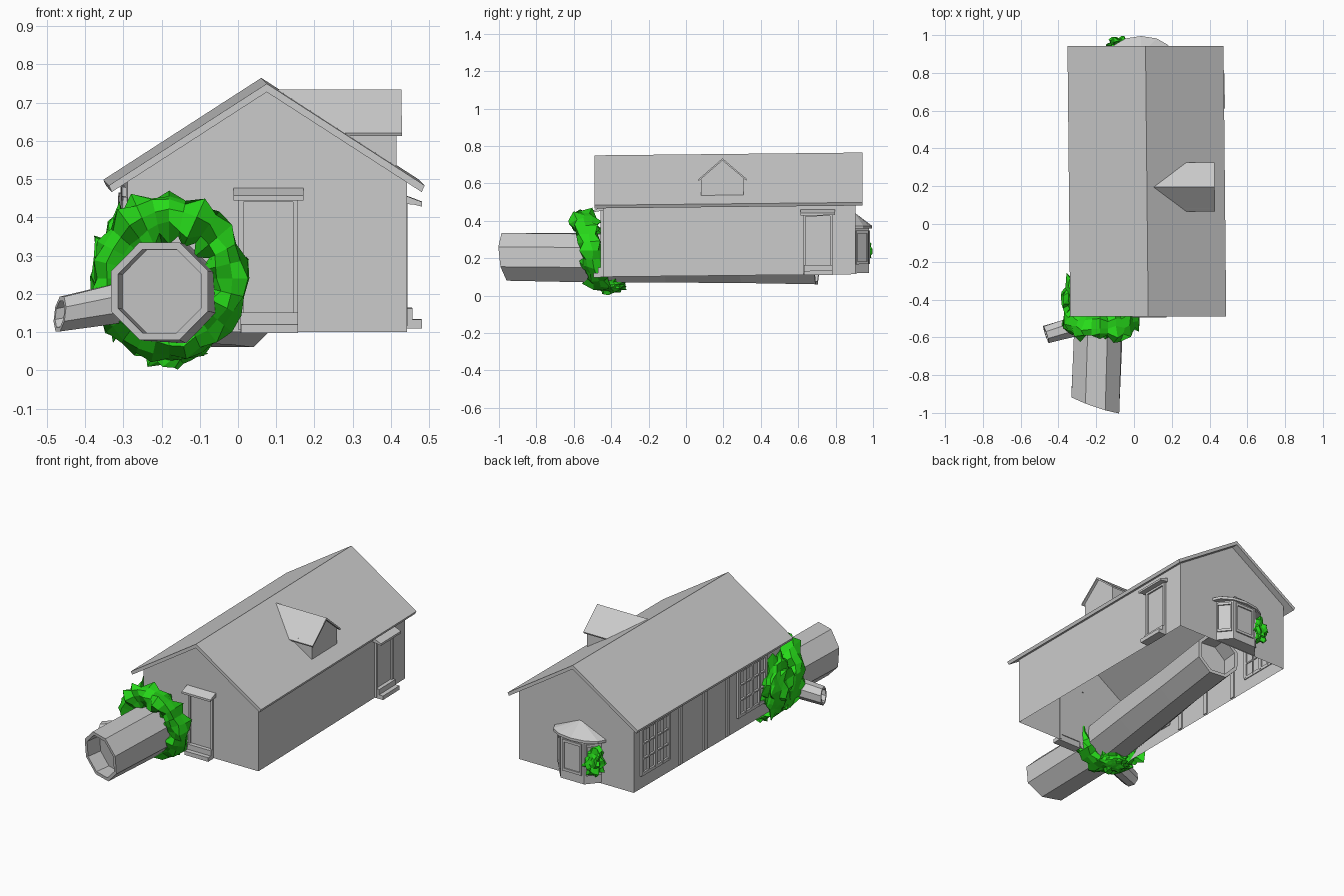
import bpy, bmesh, math, random
from mathutils import Vector

if "Cube" in bpy.data.objects:
    bpy.data.objects.remove(bpy.data.objects["Cube"])

random.seed(4)
house = []


def finish(name, bm, mat=None, lean=False):
    bmesh.ops.recalc_face_normals(bm, faces=bm.faces)
    if lean:  # the whole house sits slightly tilted and turned
        for v in bm.verts:
            d = v.co.y - 0.23
            v.co.x -= 0.01 * d
            v.co.z += 0.0105 * d
    me = bpy.data.meshes.new(name)
    bm.to_mesh(me)
    bm.free()
    ob = bpy.data.objects.new(name, me)
    bpy.context.collection.objects.link(ob)
    if mat:
        me.materials.append(mat)
    return ob


def prism_bm(pts, place, a0, a1):
    """Extrude a 2D profile from a0 to a1; place(p, q, a) gives the 3D point."""
    bm = bmesh.new()
    rings = [[bm.verts.new(place(p, q, a)) for p, q in pts] for a in (a0, a1)]
    n = len(pts)
    for r in rings:
        bm.faces.new(r)
    for i in range(n):
        j = (i + 1) % n
        bm.faces.new((rings[0][i], rings[0][j], rings[1][j], rings[1][i]))
    return bm


along_y = lambda p, q, a: (p, a, q)
along_x = lambda p, q, a: (a, p, q)
along_z = lambda p, q, a: (p, q, a)


def prism(name, pts, place, a0, a1):
    return finish(name, prism_bm(pts, place, a0, a1), lean=True)


def rect(p0, p1, q0, q1):
    return [(p0, q0), (p1, q0), (p1, q1), (p0, q1)]


# house walls: open underneath, closed by the roof on top
RX, RZ, S = 0.068, 0.757, 0.645
bm = prism_bm([(-0.295, 0.107), (0.435, 0.107), (0.435, 0.5), (RX, 0.738), (-0.295, 0.5)],
              along_y, -0.445, 0.905)
bmesh.ops.recalc_face_normals(bm, faces=bm.faces)
bmesh.ops.delete(bm, geom=[f for f in bm.faces if abs(f.normal.z) > 0.4], context='FACES')
finish("house_walls", bm, lean=True)

# main roof slab
w, t = 0.413, 0.022
prism("main_roof", [(RX, RZ), (RX + w, RZ - S * w), (RX + w - 0.008, RZ - S * w - t + 0.005),
                    (RX, RZ - t), (RX - w + 0.008, RZ - S * w - t + 0.005), (RX - w, RZ - S * w)],
      along_y, -0.49, 0.943)

# dormer, its back running into the roof slope
into_roof = lambda p, q, a: (a if a else RX + (RZ - q) / S, p, q)
prism("dormer_walls", [(0.08, 0.537), (0.308, 0.537), (0.308, 0.635), (0.195, 0.728), (0.08, 0.635)],
      into_roof, 0, 0.413)
prism("dormer_roof", [(0.065, 0.622), (0.195, 0.734), (0.325, 0.622), (0.322, 0.614),
                      (0.195, 0.722), (0.068, 0.614)], into_roof, 0, 0.427)


# doors with frame, sloping canopy and two steps
def door(prefix, u0, u1, top, at):
    def part(name, pts, a0, a1):  # profile is (outward, z), swept along the wall
        prism(prefix + name, pts, lambda v, z, u: at(u, v, z), a0, a1)
    part("_door", rect(-0.005, 0.003, 0.14, top - 0.012), u0 + 0.012, u1 - 0.012)
    for i, (a, b) in enumerate([(u0, u0 + 0.013), (u1 - 0.013, u1)]):
        part("_door_jamb_%d" % i, rect(-0.005, 0.012, 0.112, top), a, b)
    part("_door_lintel", rect(-0.005, 0.012, top - 0.013, top), u0, u1)
    part("_door_canopy", [(-0.005, top), (0.03, top - 0.003), (0.05, top - 0.008),
                          (0.05, top + 0.004), (-0.005, top + 0.025)], u0 - 0.014, u1 + 0.014)
    part("_door_steps", [(0, 0.105), (0.05, 0.105), (0.05, 0.128), (0.025, 0.128),
                         (0.025, 0.158), (0, 0.158)], u0 + 0.005, u1)


door("front", -0.005, 0.15, 0.46, lambda u, v, z: (u, -0.445 - v, z))
door("side", 0.625, 0.782, 0.432, lambda u, v, z: (0.435 + v, u, z))

# left wall windows: frame and glazing bars
for n, (y0, y1) in enumerate([(0.59, 0.84), (-0.3, -0.05)]):
    for i in range(5):
        y = y0 + (y1 - y0) * i / 4
        h = 0.009 if i % 2 == 0 else 0.004
        prism("window_%d_upright_%d" % (n, i), rect(y - h, y + h, 0.19, 0.45), along_x, -0.308, -0.288)
    for i in range(4):
        z = 0.19 + 0.26 * i / 3
        h = 0.009 if i in (0, 3) else 0.004
        prism("window_%d_rail_%d" % (n, i), rect(y0 - 0.008, y1 + 0.008, z - h, z + h),
              along_x, -0.306, -0.29)

# left wall posts
for i, y in enumerate((0.48, 0.255, 0.045)):
    prism("wall_post_%d" % i, rect(y - 0.014, y + 0.014, 0.115, 0.48), along_x, -0.305, -0.29)

# back bay window with three sides and faceted roof
BX, BY = 0.045, 0.9
bay = [(-0.14, 0), (-0.075, 0.078), (0.075, 0.078), (0.14, 0)]
prism("bay_base", [(BX + x, BY + y) for x, y in bay], along_z, 0.112, 0.365)
for i in range(3):
    a, b = Vector(bay[i]), Vector(bay[i + 1])
    d = b - a
    out = Vector((-d.y, d.x)).normalized()

    def on_side(s, z, v, a=a, d=d, out=out):
        p = a + d * s + out * v
        return (BX + p.x, BY + p.y, z)
    for j, r in enumerate([rect(0.1, 0.17, 0.16, 0.34), rect(0.83, 0.9, 0.16, 0.34),
                           rect(0.1, 0.9, 0.16, 0.175), rect(0.1, 0.9, 0.325, 0.34)]):
        prism("bay_frame_%d_%d" % (i, j), r, on_side, -0.003, 0.007)
bm = bmesh.new()
angles = [math.pi * i / 6 for i in range(7)]
low, high = [[bm.verts.new((BX + 0.165 * math.cos(a), BY + 0.095 * math.sin(a), z)) for a in angles]
             for z in (0.35, 0.365)]
tip = bm.verts.new((BX, BY, 0.437))
bm.faces.new(low)
for i in range(6):
    bm.faces.new((low[i], low[i + 1], high[i + 1], high[i]))
    bm.faces.new((high[i], high[i + 1], tip))
finish("bay_roof", bm, lean=True)


# hollow logs
def log_bm(stations, wall, depth, jitter, sides=8):
    bm = bmesh.new()
    pts = [(Vector(p), r) for p, r in stations]
    d = (pts[-1][0] - pts[0][0]).normalized()
    u = d.cross(Vector((0, 0, 1))).normalized()
    v = u.cross(d)
    (p0, r0), (p1, r1) = pts[0], pts[-1]
    rows = [(p0 + d * depth, r0 - wall), (p0, r0 - wall)] + pts + \
           [(p1, r1 - wall), (p1 - d * depth, r1 - wall)]
    rings = []
    for k, (p, r) in enumerate(rows):
        ring = []
        for i in range(sides):
            a = 2 * math.pi * (i + 0.5) / sides
            rr = r * (1 + (random.uniform(-jitter, jitter) if 2 < k < len(rows) - 3 else 0))
            ring.append(bm.verts.new(p + (u * math.cos(a) + v * math.sin(a)) * rr))
        rings.append(ring)
    for A, B in zip(rings, rings[1:]):
        for i in range(sides):
            j = (i + 1) % sides
            bm.faces.new((A[i], A[j], B[j], B[i]))
    bm.faces.new(rings[0])
    bm.faces.new(rings[-1])
    return bm


bm = log_bm([((-0.205, -0.955, 0.207), 0.138), ((-0.19, -0.5, 0.205), 0.14),
             ((-0.13, -0.1, 0.195), 0.14), ((-0.07, 0.3, 0.19), 0.13),
             ((-0.01, 0.7, 0.185), 0.135)], 0.02, 0.1, 0.05)
for v in bm.verts:
    if v.co.y < -0.8:  # slanted cut at the front end
        v.co.y -= 0.22 * (v.co.x + 0.205) + 0.12 * (v.co.z - 0.207)
finish("fallen_log", bm)
bm = log_bm([((-0.2, -0.5, 0.2), 0.062), ((-0.34, -0.55, 0.17), 0.055),
             ((-0.465, -0.585, 0.147), 0.05)], 0.012, 0.06, 0.02)
for v in bm.verts:
    if v.co.x < -0.38:  # lower lip sticks out further
        v.co.x += 0.3 * (v.co.z - 0.15)
finish("log_branch", bm)

# spiky bushes
green = bpy.data.materials.new("leaf_green")
green.diffuse_color = (0.02, 0.7, 0.01, 1)
green.use_nodes = True
green.node_tree.nodes["Principled BSDF"].inputs["Base Color"].default_value = green.diffuse_color


def lump(name, c, s):
    bm = bmesh.new()
    bmesh.ops.create_icosphere(bm, subdivisions=3, radius=1)
    for v in bm.verts:
        k = random.choice((0.8, 0.88, 0.95, 1.2))
        v.co = Vector(c) + Vector(v.co[i] * s[i] * k for i in range(3))
    finish(name, bm, green)


bm = bmesh.new()  # wreath of leaves around the log
N, M = 28, 9
grid = []
for i in range(N):
    a = 2 * math.pi * i / N
    row = []
    for j in range(M):
        b = 2 * math.pi * (j + random.uniform(-0.2, 0.2)) / M
        m = random.choice((0.04, 0.046, 0.055, 0.075))
        rad = 0.155 + m * math.cos(b)
        z = 0.24 + 1.07 * rad * math.sin(a)
        row.append(bm.verts.new((-0.18 + rad * math.cos(a),
                                 -0.505 + 1.2 * m * math.sin(b) - 0.22 * (z - 0.24), z)))
    grid.append(row)
for i in range(N):
    for j in range(M):
        k, l = (i + 1) % N, (j + 1) % M
        bm.faces.new((grid[i][j], grid[k][j], grid[k][l], grid[i][l]))
finish("log_bush", bm, green)
lump("wall_bush", (-0.315, -0.38, 0.245), (0.06, 0.125, 0.17))
lump("low_bush", (-0.18, -0.4, 0.06), (0.09, 0.08, 0.05))
lump("bay_bush", (-0.075, 0.945, 0.25), (0.062, 0.045, 0.085))
